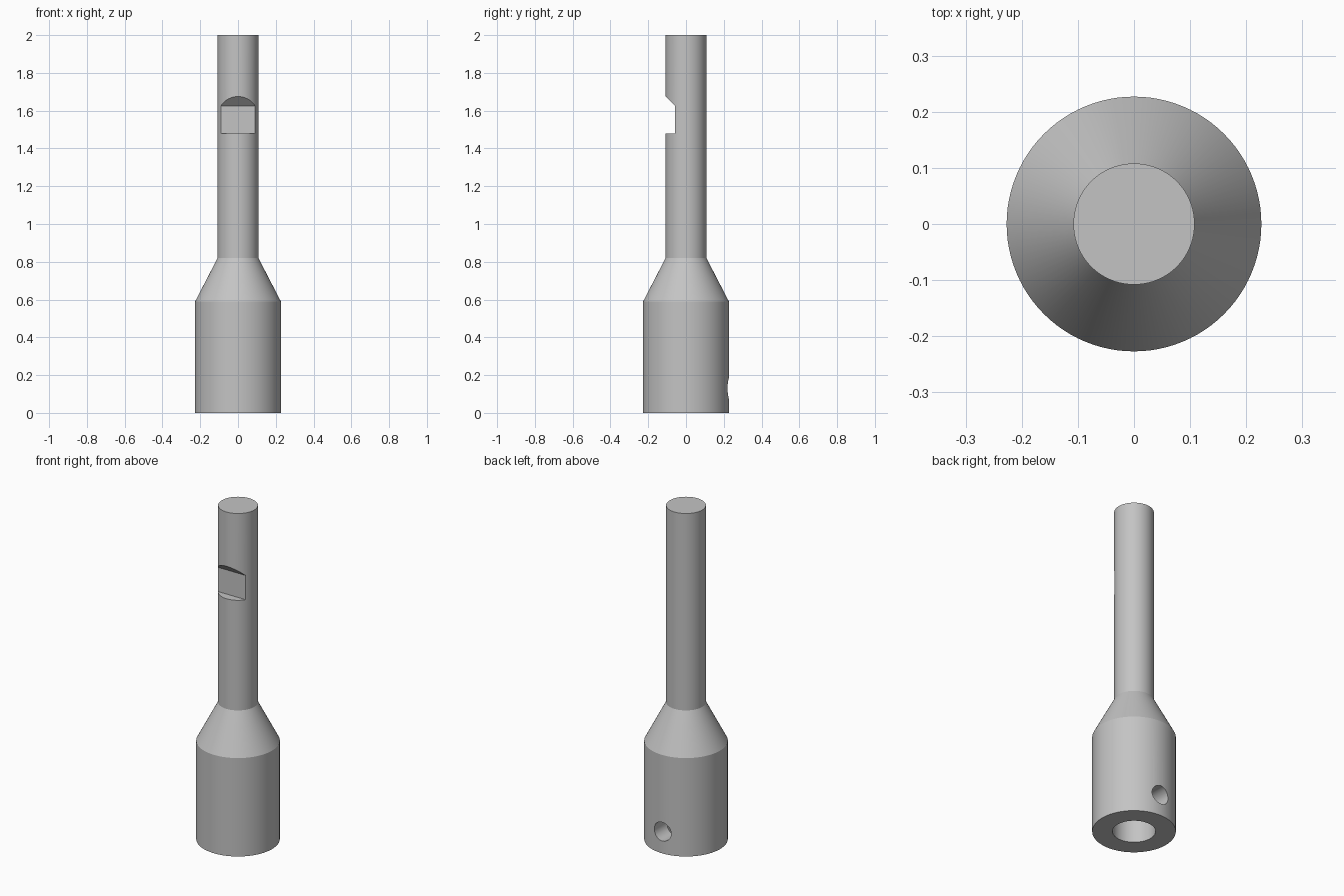
import bpy, bmesh, math
from mathutils import Matrix

SIDES = 96

cube = bpy.data.objects.get("Cube")
if cube:
    bpy.data.objects.remove(cube, do_unlink=True)

grey = bpy.data.materials.new("plain_grey")
grey.use_nodes = True
grey.diffuse_color = (0.55, 0.55, 0.55, 1)
grey.node_tree.nodes["Principled BSDF"].inputs["Base Color"].default_value = grey.diffuse_color


def make_object(name, bm):
    bmesh.ops.recalc_face_normals(bm, faces=bm.faces)
    mesh = bpy.data.meshes.new(name)
    bm.to_mesh(mesh)
    bm.free()
    mesh.materials.append(grey)
    obj = bpy.data.objects.new(name, mesh)
    bpy.context.collection.objects.link(obj)
    return obj


def lathe(name, profile, sides=SIDES):
    """Closed solid of revolution from (radius, height) pairs."""
    bm = bmesh.new()
    rings = []
    for r, z in profile:
        ring = bmesh.ops.create_circle(bm, segments=sides, radius=r,
                                       matrix=Matrix.Translation((0, 0, z)))
        rings.append(ring["verts"])
    for low, high in zip(rings, rings[1:]):
        for i in range(sides):
            j = (i + 1) % sides
            bm.faces.new((low[i], low[j], high[j], high[i]))
    bm.faces.new(rings[0])
    bm.faces.new(rings[-1])
    return make_object(name, bm)


def prism(name, profile, half_width):
    """Extrude a (y, z) outline along x."""
    bm = bmesh.new()
    face = bm.faces.new([bm.verts.new((-half_width, y, z)) for y, z in profile])
    moved = bmesh.ops.extrude_face_region(bm, geom=[face])["geom"]
    bmesh.ops.translate(bm, vec=(2 * half_width, 0, 0),
                        verts=[v for v in moved if isinstance(v, bmesh.types.BMVert)])
    return make_object(name, bm)


# Socket body, taper and shank in one turned piece
adapter = lathe("shank_and_socket", [(0.227, 0), (0.227, 0.59), (0.108, 0.82), (0.108, 2)])

# Blind bore in the bottom
bore = lathe("bore_cutter", [(0.117, -0.1), (0.117, 0.45)])

# Set-screw hole through the back wall
screw_hole = lathe("screw_hole_cutter", [(0.056, 0), (0.056, 0.3)], 48)
screw_hole.data.transform(Matrix.Translation((0, 0, 0.13)) @ Matrix.Rotation(-math.pi / 2, 4, "X"))

# Flat retaining notch with a sloped upper shoulder on the front
notch = prism("notch_cutter",
              [(-0.058, 1.48), (-0.058, 1.625), (-0.158, 1.725), (-0.158, 1.48)], 0.2)

cutters = [bore, screw_hole, notch]
for cutter in cutters:
    cutter.hide_render = True
    mod = adapter.modifiers.new(cutter.name, "BOOLEAN")
    mod.operation = "DIFFERENCE"
    mod.solver = "EXACT"
    mod.object = cutter

# Bake the cuts so their edges can be kept sharp
bpy.ops.object.select_all(action="DESELECT")
bpy.context.view_layer.objects.active = adapter
adapter.select_set(True)
for mod in list(adapter.modifiers):
    bpy.ops.object.modifier_apply(modifier=mod.name)
for cutter in cutters:
    bpy.data.objects.remove(cutter, do_unlink=True)
bpy.ops.object.shade_smooth_by_angle(angle=math.radians(25))
